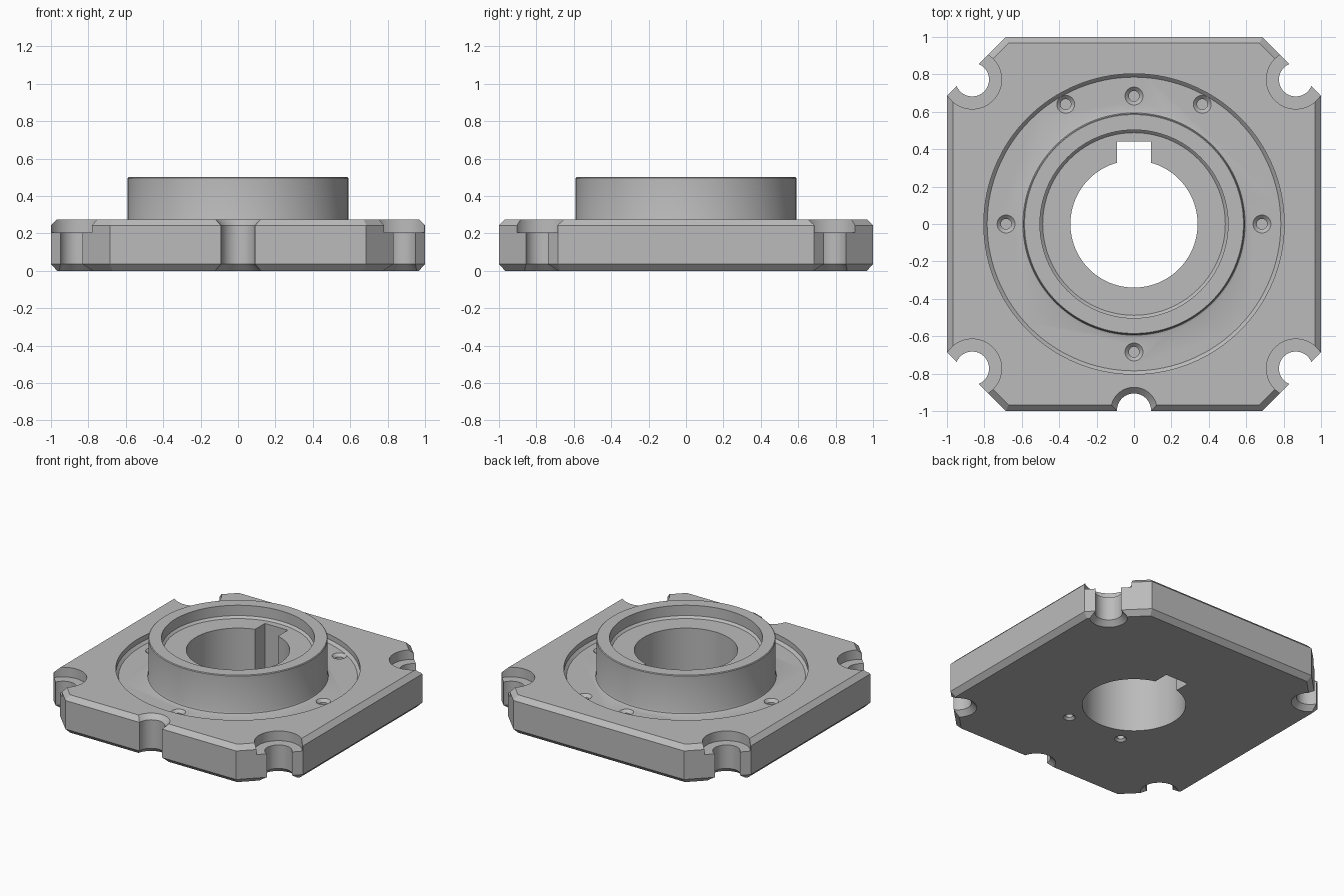
import bpy, bmesh, math

if "Cube" in bpy.data.objects:
    bpy.data.objects.remove(bpy.data.objects["Cube"], do_unlink=True)

steel = bpy.data.materials.new("plain_grey_steel")
steel.use_nodes = True
GREY = (0.5, 0.5, 0.5, 1)
steel.diffuse_color = GREY
steel.node_tree.nodes["Principled BSDF"].inputs["Base Color"].default_value = GREY


def loft(name, rings, loc=(0, 0, 0)):
    """Closed solid through a stack of equal-sized rings, capped at both ends."""
    bm = bmesh.new()
    loops = [[bm.verts.new(p) for p in ring] for ring in rings]
    n = len(loops[0])
    for low, high in zip(loops, loops[1:]):
        for i in range(n):
            j = (i + 1) % n
            bm.faces.new((low[i], low[j], high[j], high[i]))
    bm.faces.new(loops[0][::-1])
    bm.faces.new(loops[-1])
    bmesh.ops.recalc_face_normals(bm, faces=bm.faces)
    mesh = bpy.data.meshes.new(name)
    bm.to_mesh(mesh)
    bm.free()
    mesh.materials.append(steel)
    obj = bpy.data.objects.new(name, mesh)
    obj.location = loc
    bpy.context.collection.objects.link(obj)
    return obj


def lathe(name, profile, loc=(0, 0, 0), segs=48):
    """Solid of revolution from (radius, height) points."""
    turns = [2 * math.pi * i / segs for i in range(segs)]
    return loft(name, [[(r * math.cos(a), r * math.sin(a), z) for a in turns]
                       for r, z in profile], loc)


def octagon(inset, z):
    """Square outline with cut corners, moved inward by inset."""
    h = 1 - inset
    k = 1.685 - inset * math.sqrt(2) - h
    return [(h, -k, z), (h, k, z), (k, h, z), (-k, h, z),
            (-h, k, z), (-h, -k, z), (-k, -h, z), (k, -h, z)]


def combine(target, other, operation):
    """Apply a boolean and discard the helper solid."""
    other.hide_render = True
    mod = target.modifiers.new(operation.lower(), "BOOLEAN")
    mod.operation = operation
    mod.solver = "EXACT"
    mod.object = other
    bpy.context.view_layer.objects.active = target
    bpy.ops.object.modifier_apply(modifier=mod.name)
    bpy.data.objects.remove(other, do_unlink=True)


def cut(other):
    combine(flange, other, "DIFFERENCE")


TOP = 0.275
FLOOR = 0.22

# Base plate with chamfered rims
flange = loft("flange_plate", [octagon(0.033, 0), octagon(0, 0.035),
                               octagon(0, 0.242), octagon(0.033, TOP)])

# Round recess around the hub
cut(lathe("recess", [(0.785, FLOOR), (0.803, FLOOR + 0.018), (0.803, 0.4)], segs=128))

# Raised hub with its stepped rim and small foot fillet
hub = lathe("hub", [(0.605, 0.1), (0.605, FLOOR), (0.594, FLOOR + 0.004),
                    (0.59, FLOOR + 0.015), (0.59, 0.495), (0.585, 0.5)], segs=128)
combine(flange, hub, "UNION")
cut(lathe("hub_counterbore", [(0.488, 0.41), (0.503, 0.425), (0.503, 0.6)], segs=128))

# Central bore and keyway
cut(lathe("bore", [(0.34, -0.1), (0.34, 0.7)], segs=96))
cut(loft("keyway", [[(-0.092, 0.2, z), (0.092, 0.2, z), (0.092, 0.44, z), (-0.092, 0.44, z)]
                    for z in (-0.1, 0.7)]))

# Open counterbored slots at the four corners
for sx in (-1, 1):
    for sy in (-1, 1):
        cut(lathe("corner_slot", [(0.135, -0.01), (0.09, 0.035), (0.09, 0.205),
                                  (0.157, 0.205), (0.157, 0.4)],
                  (sx * 0.865, sy * 0.772, 0), 64))

# Half-round locating notch in the front edge
cut(lathe("front_notch", [(0.135, -0.01), (0.091, 0.035), (0.091, 0.242), (0.134, 0.285)],
          (0, -0.997, 0), 64))

# Blind countersunk screw holes in the recess floor
for x, y in [(0, 0.684), (0, -0.684), (0.684, 0), (-0.684, 0), (0.365, 0.64), (-0.365, 0.64)]:
    cut(lathe("screw_hole", [(0.028, 0.09), (0.028, FLOOR - 0.02), (0.058, FLOOR + 0.01)],
              (x, y, 0), 32))

# Two blind holes in the underside
for sx in (-1, 1):
    cut(lathe("underside_hole", [(0.05, -0.01), (0.025, 0.015), (0.025, 0.15)],
              (sx * 0.22, -0.4, 0), 32))

# Smooth round walls, sharp machined edges
bpy.ops.object.select_all(action="DESELECT")
flange.select_set(True)
bpy.context.view_layer.objects.active = flange
bpy.ops.object.shade_smooth_by_angle(angle=math.radians(25))
